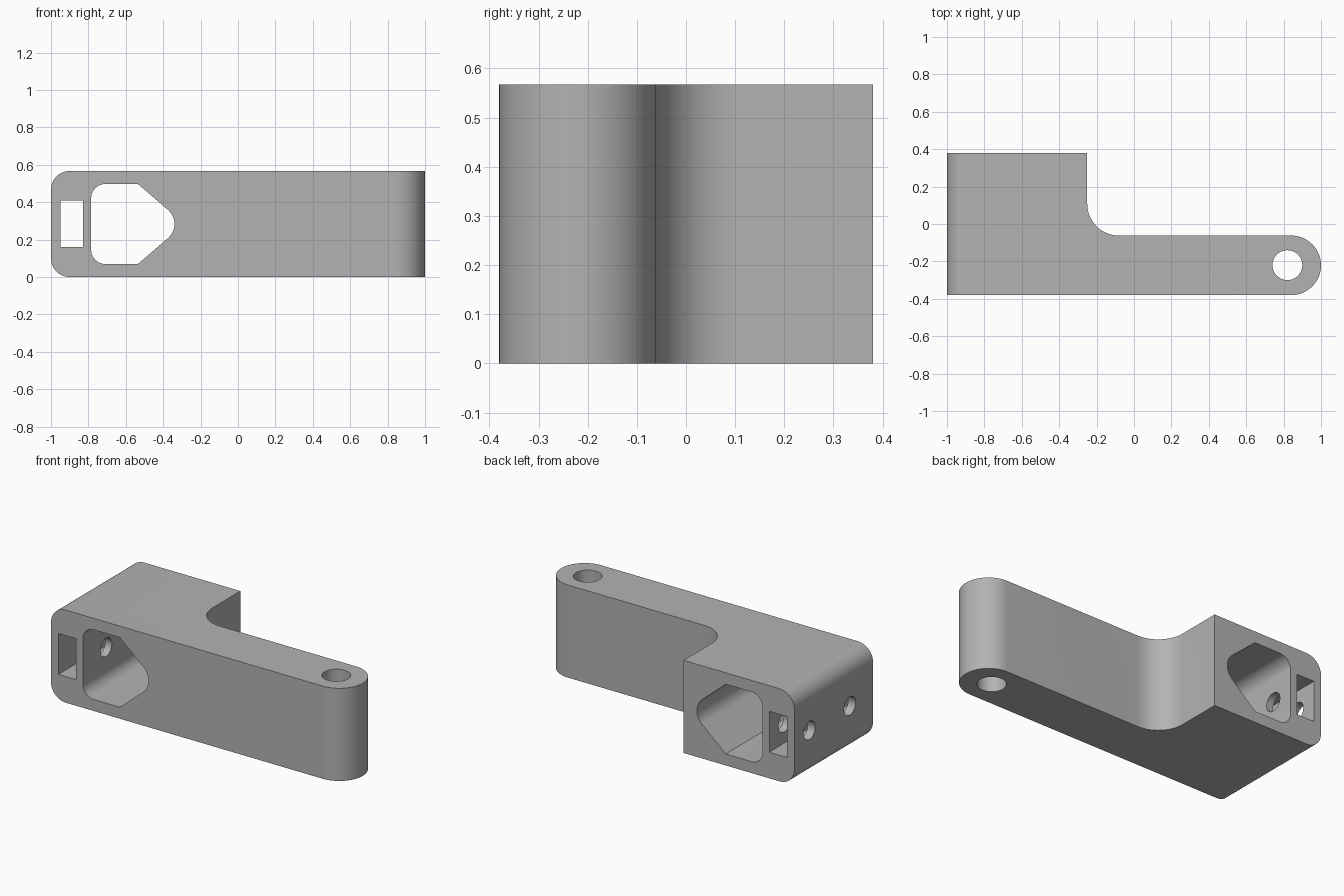
import bpy
import bmesh
from math import cos, sin, radians
from mathutils import Vector

cube = bpy.data.objects.get("Cube")
if cube:
    bpy.data.objects.remove(cube, do_unlink=True)

HEIGHT, HALF_DEPTH, MID_Z = 0.567, 0.38, 0.2835

grey = bpy.data.materials.new("plain grey")
grey.use_nodes = True
colour = (0.45, 0.45, 0.45, 1)
grey.diffuse_color = colour
grey.node_tree.nodes["Principled BSDF"].inputs["Base Color"].default_value = colour


def arc(cx, cy, r, start, end, steps=16):
    angles = [radians(start + (end - start) * i / steps) for i in range(steps + 1)]
    return [(cx + r * cos(a), cy + r * sin(a)) for a in angles]


def prism(name, outline, axis, low, high):
    """Extrude a 2D outline along the x, y or z axis."""
    place = {"x": lambda a, b: (low, a, b),
             "y": lambda a, b: (a, low, b),
             "z": lambda a, b: (a, b, low)}[axis]
    shift = Vector([(high - low) * (axis == k) for k in "xyz"])
    bm = bmesh.new()
    face = bm.faces.new([bm.verts.new(place(a, b)) for a, b in outline])
    result = bmesh.ops.extrude_face_region(bm, geom=[face])
    moved = [g for g in result["geom"] if isinstance(g, bmesh.types.BMVert)]
    bmesh.ops.translate(bm, verts=moved, vec=shift)
    bmesh.ops.recalc_face_normals(bm, faces=bm.faces)
    mesh = bpy.data.meshes.new(name)
    bm.to_mesh(mesh)
    bm.free()
    mesh.materials.append(grey)
    obj = bpy.data.objects.new(name, mesh)
    bpy.context.collection.objects.link(obj)
    return obj


def combine(target, tool, operation):
    mod = target.modifiers.new(tool.name, "BOOLEAN")
    mod.operation, mod.solver, mod.object = operation, "EXACT", tool
    bpy.context.view_layer.objects.active = target
    bpy.ops.object.modifier_apply(modifier=mod.name)
    bpy.data.objects.remove(tool, do_unlink=True)


# L-shaped body with a rounded arm tip and a filleted inner corner
arm_r = 0.159
plan = [(-1, -HALF_DEPTH)]
plan += arc(1 - arm_r, arm_r - HALF_DEPTH, arm_r, -90, 90, 32)
plan += arc(-0.08, 0.108, 0.17, 270, 180)
plan += [(-0.25, HALF_DEPTH), (-1, HALF_DEPTH)]
bracket = prism("bracket", plan, "z", 0, HEIGHT)

# Rounded long edges on the block's outer end
corner = 0.1
side = [(1.2, 0), (1.2, HEIGHT)]
side += arc(corner - 1, HEIGHT - corner, corner, 90, 180)
side += arc(corner - 1, corner, corner, 180, 270)
combine(bracket, prism("rounded_envelope", side, "y", -0.6, 0.6), "INTERSECT")

# Vertical pivot hole through the arm tip
pivot = arc(0.82, -0.22, 0.08, 0, 360, 40)[:-1]
combine(bracket, prism("pivot_hole", pivot, "z", -0.1, 0.7), "DIFFERENCE")

# Pointed pocket with a rounded nose, running front to back
low, high, r = 0.07, 0.497, 0.075
pocket = [(-0.535, low)] + arc(-0.44, MID_Z, 0.1, -50, 50)
pocket += [(-0.535, high)]
pocket += arc(r - 0.785, high - r, r, 90, 180, 10)
pocket += arc(r - 0.785, low + r, r, 180, 270, 10)
combine(bracket, prism("pocket", pocket, "y", -0.6, 0.6), "DIFFERENCE")

# Rectangular slot beside the pocket
slot = [(-0.95, 0.16), (-0.83, 0.16), (-0.83, 0.41), (-0.95, 0.41)]
combine(bracket, prism("slot", slot, "y", -0.6, 0.6), "DIFFERENCE")

# Two screw holes from the outer end into the pocket
for y in (-0.155, 0.235):
    screw = arc(y, MID_Z, 0.056, 0, 360, 32)[:-1]
    combine(bracket, prism("screw_hole", screw, "x", -1.2, -0.65), "DIFFERENCE")

# Smooth curves with crisp edges
bpy.ops.object.select_all(action="DESELECT")
bracket.select_set(True)
bpy.context.view_layer.objects.active = bracket
bpy.ops.object.shade_smooth_by_angle(angle=radians(30))
